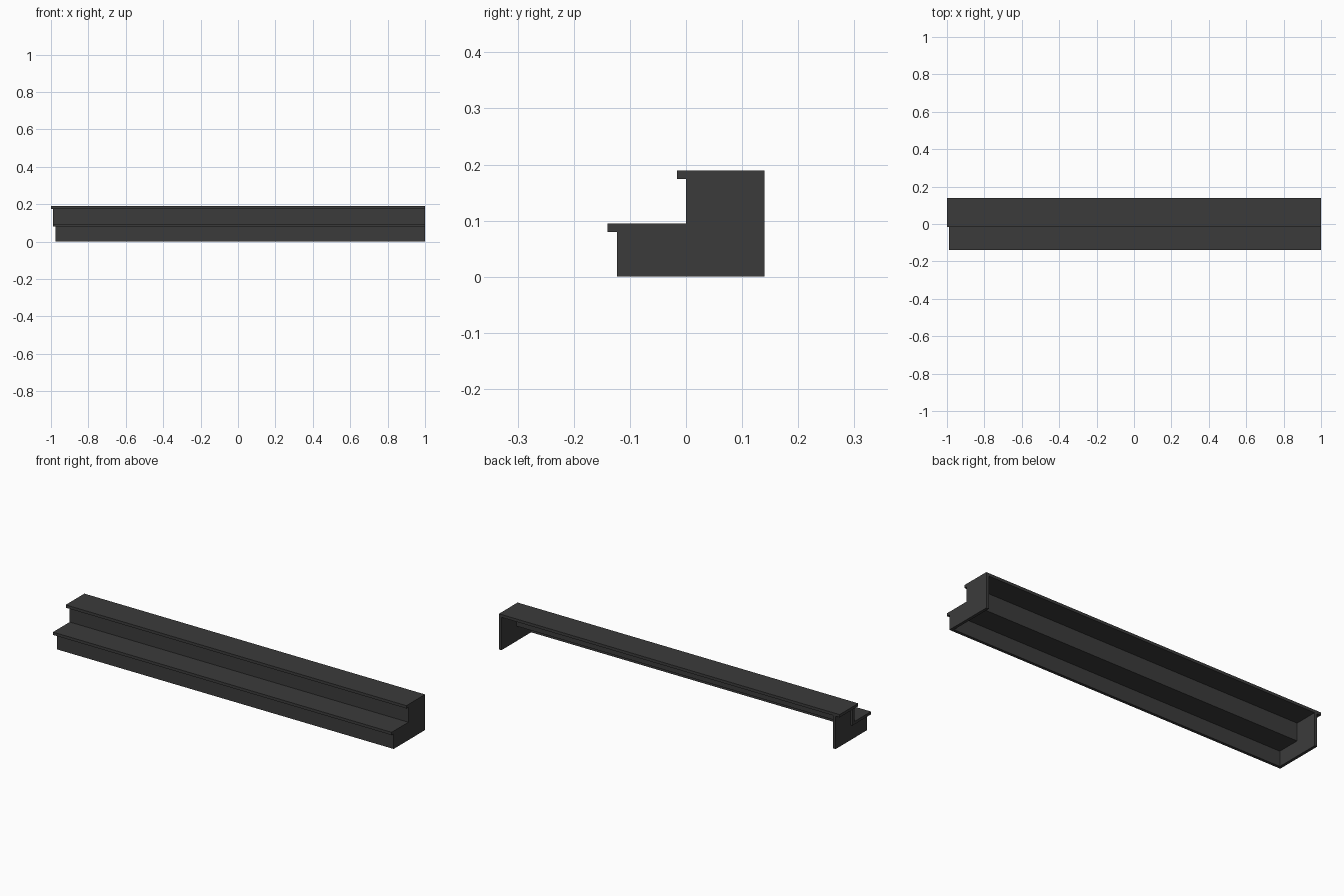
import bpy
import bmesh

cube = bpy.data.objects.get("Cube")
if cube:
    bpy.data.objects.remove(cube, do_unlink=True)

mat = bpy.data.materials.new("charcoal")
mat.use_nodes = True
colour = (0.044, 0.044, 0.044, 1)
mat.diffuse_color = colour
bsdf = mat.node_tree.nodes["Principled BSDF"]
bsdf.inputs["Base Color"].default_value = colour
bsdf.inputs["Roughness"].default_value = 0.8


def extrude_profile(name, profile, x0, x1):
    """Sweep a closed (y, z) profile along x from x0 to x1."""
    bm = bmesh.new()
    face = bm.faces.new([bm.verts.new((x0, y, z)) for y, z in profile])
    ext = bmesh.ops.extrude_face_region(bm, geom=[face])
    verts = [g for g in ext["geom"] if isinstance(g, bmesh.types.BMVert)]
    bmesh.ops.translate(bm, verts=verts, vec=(x1 - x0, 0, 0))
    bmesh.ops.recalc_face_normals(bm, faces=bm.faces)
    mesh = bpy.data.meshes.new(name)
    bm.to_mesh(mesh)
    bm.free()
    mesh.materials.append(mat)
    obj = bpy.data.objects.new(name, mesh)
    bpy.context.collection.objects.link(obj)


def board(name, x0, y0, y1, z0, z1):
    extrude_profile(name, [(y0, z0), (y1, z0), (y1, z1), (y0, z1)], x0, END)


# Shared levels and depths
END = 1.0
T = 0.015
BACK = 0.14
LOW, HIGH = 0.08, 0.174          # undersides of the treads
LOW_FRONT, HIGH_FRONT = -0.123, 0.0
PANEL_X = -0.977
MID_X = -0.988

# Lower and upper steps
board("lower_riser", PANEL_X, LOW_FRONT, LOW_FRONT + T, 0, LOW)
board("lower_tread", MID_X, -0.14, HIGH_FRONT + T, LOW, LOW + T)
board("upper_riser", MID_X, HIGH_FRONT, HIGH_FRONT + T, LOW + T, HIGH)
board("upper_tread", -1.0, -0.016, BACK, HIGH, HIGH + T)

# Stepped end panels; back and underside stay open
y_low, y_high = LOW_FRONT + T, HIGH_FRONT + T
side = [(y_low, 0), (BACK, 0), (BACK, HIGH), (y_high, HIGH), (y_high, LOW), (y_low, LOW)]
extrude_profile("right_end_panel", side, PANEL_X, PANEL_X + T)
extrude_profile("left_end_panel", side, END - T, END)
